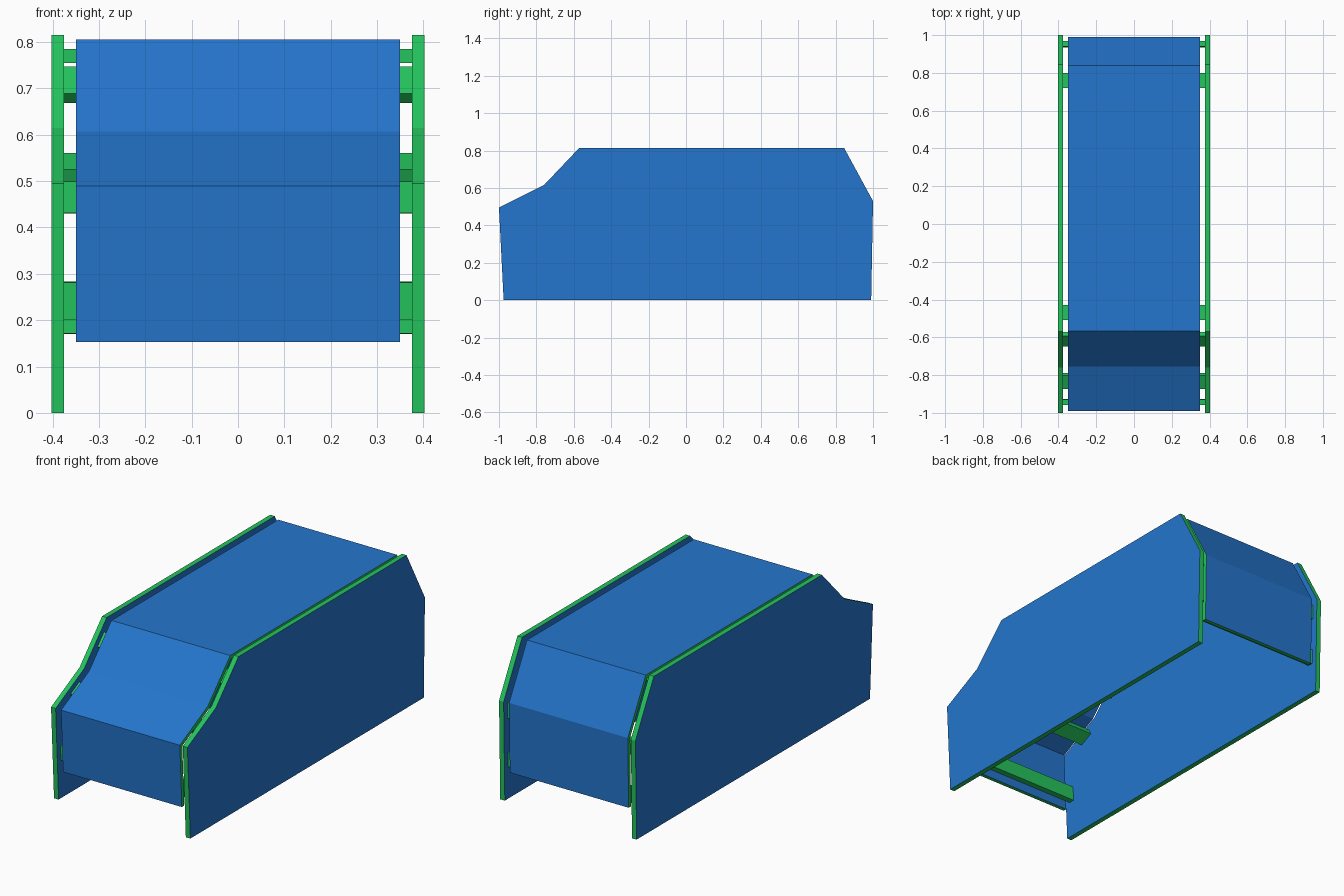
import bpy, bmesh
from mathutils import Vector

cube = bpy.data.objects.get("Cube")
if cube:
    bpy.data.objects.remove(cube, do_unlink=True)


def make_material(name, color):
    mat = bpy.data.materials.new(name)
    mat.use_nodes = True
    mat.diffuse_color = color
    mat.node_tree.nodes["Principled BSDF"].inputs["Base Color"].default_value = color
    return mat


BLUE = make_material("blue sheet", (0.018, 0.18, 0.61, 1))
GREEN = make_material("green edge", (0.018, 0.55, 0.11, 1))

# Side outline (y, z), from the front foot over the roof to the back foot
OUTLINE = [Vector(p) for p in (
    (-0.975, 0), (-1, 0.495), (-0.76, 0.615), (-0.57, 0.815),
    (0.845, 0.815), (1, 0.53), (0.99, 0))]
SKIN_BOTTOM = 0.153
SKIN_GAP, SKIN_THICKNESS = 0.01, 0.02


def inward(a, b):
    d = (b - a).normalized()
    return Vector((d.y, -d.x))


def offset(line, dist):
    """Move an open line inwards with mitred corners."""
    normals = [inward(a, b) for a, b in zip(line, line[1:])]
    pairs = zip([normals[0]] + normals, normals + [normals[-1]])
    return [p + (m + n) * dist / (1 + m.dot(n)) for p, (m, n) in zip(line, pairs)]


def trim(line, z):
    """Cut both legs of the line off at a height."""
    line = list(line)
    for end, nxt in ((0, 1), (-1, -2)):
        a, b = line[end], line[nxt]
        line[end] = a.lerp(b, (z - a.y) / (b.y - a.y))
    return line


def extrude(name, outline, x0, x1, is_blue):
    """Extrude a (y, z) outline along x; is_blue picks the blue faces."""
    bm = bmesh.new()
    face = bm.faces.new([bm.verts.new((x0, p.x, p.y)) for p in outline])
    grown = bmesh.ops.extrude_face_region(bm, geom=[face])["geom"]
    bmesh.ops.translate(bm, vec=(x1 - x0, 0, 0),
                        verts=[v for v in grown if isinstance(v, bmesh.types.BMVert)])
    bmesh.ops.recalc_face_normals(bm, faces=bm.faces)
    for f in bm.faces:
        f.material_index = 0 if is_blue(f) else 1
    mesh = bpy.data.meshes.new(name)
    bm.to_mesh(mesh)
    bm.free()
    mesh.materials.append(BLUE)
    mesh.materials.append(GREEN)
    obj = bpy.data.objects.new(name, mesh)
    bpy.context.collection.objects.link(obj)


# Side panels: blue sheets with green cut edges
for side, s in (("left", 1), ("right", -1)):
    extrude(side + "_side_panel", OUTLINE, s * 0.375, s * 0.402,
            lambda f: abs(f.normal.x) > 0.9)

# Wrapped skin: blue sheet, green along its sides and its two bottom ends
outer = trim(offset(OUTLINE, SKIN_GAP), SKIN_BOTTOM)
inner = trim(offset(OUTLINE, SKIN_GAP + SKIN_THICKNESS), SKIN_BOTTOM)
extrude("body_skin", outer + inner[::-1], -0.35, 0.35,
        lambda f: abs(f.normal.x) < 0.9
        and f.calc_center_median().z > SKIN_BOTTOM + 0.001)

# Cross battens under the skin: (name, outline segment, position along it)
BATTENS = (
    ("front_batten", 0, 0.485), ("hood_batten", 1, 0.62),
    ("windscreen_batten", 2, 0.62), ("front_roof_batten", 3, 0.071),
    ("back_roof_batten", 3, 0.94), ("upper_back_batten", 5, 0.113),
    ("lower_back_batten", 5, 0.604))
for name, seg, t in BATTENS:
    a, b = OUTLINE[seg], OUTLINE[seg + 1]
    n = inward(a, b)
    along = (b - a).normalized() * 0.04
    top = a.lerp(b, t) + n * (SKIN_GAP + SKIN_THICKNESS)
    low = top + n * 0.03
    extrude(name, [top - along, top + along, low + along, low - along],
            -0.375, 0.375, lambda f: False)
